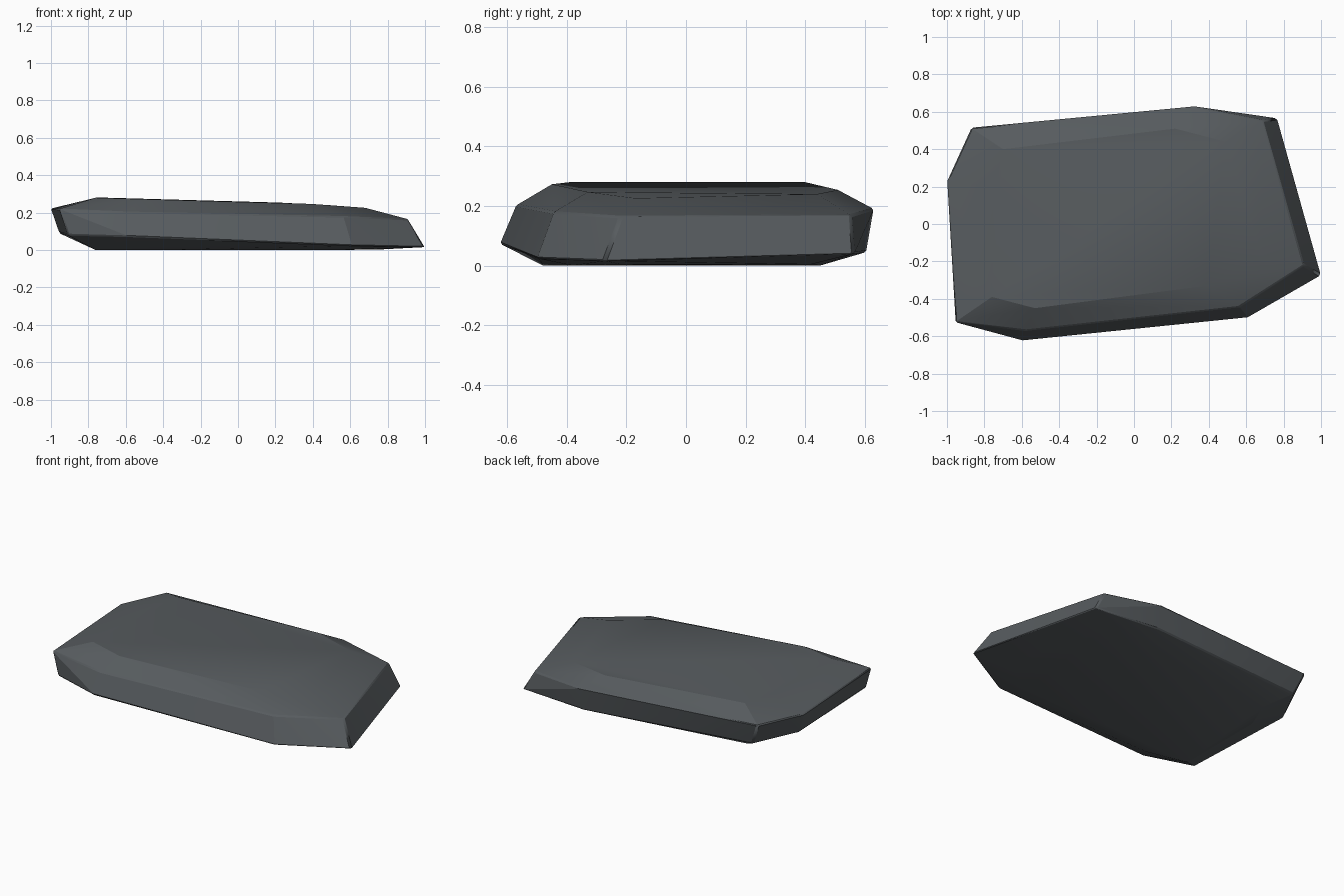
import bpy, bmesh, math

if "Cube" in bpy.data.objects:
    bpy.data.objects.remove(bpy.data.objects["Cube"])

# Four stacked rings of the slab, bottom to top, each running round the outline
RINGS = [
    # resting face
    [(-.76, -.42, 0), (-.5, -.48, 0), (.5, -.38, 0), (.77, -.22, .004),
     (.6, .42, .004), (.25, .45, 0), (-.68, .36, 0), (-.76, .17, 0)],
    # lower rim
    [(-.91, -.535, .08), (-.59, -.625, .073), (.61, -.5, .024), (1.0, -.275, .016),
     (.765, .565, .04), (.32, .605, .045), (-.81, .48, .08), (-.955, .21, .09)],
    # upper rim
    [(-.955, -.525, .22), (-.58, -.57, .202), (.56, -.445, .18), (.91, -.22, .165),
     (.69, .555, .17), (.32, .63, .19), (-.87, .515, .222), (-1.0, .23, .222)],
    # top face, sinking gently to the right
    [(-.76, -.39, .28), (-.53, -.45, .273), (.39, -.33, .247), (.68, -.17, .226),
     (.49, .44, .24), (.22, .51, .254), (-.70, .40, .28), (-.755, .2, .28)],
]

stone = bpy.data.materials.new("dark grey stone")
stone.diffuse_color = (0.095, 0.106, 0.114, 1)
stone.use_nodes = True
stone.node_tree.nodes["Principled BSDF"].inputs["Base Color"].default_value = stone.diffuse_color

# Faceted slab: convex skin over the rings
bm = bmesh.new()
for ring in RINGS:
    for p in ring:
        bm.verts.new(p)
hull = bmesh.ops.convex_hull(bm, input=bm.verts)
loose = [v for v in bm.verts if not v.link_faces]
bmesh.ops.delete(bm, geom=loose, context='VERTS')
bmesh.ops.dissolve_limit(bm, angle_limit=math.radians(2),
                         verts=bm.verts, edges=bm.edges)
bmesh.ops.recalc_face_normals(bm, faces=bm.faces)
mesh = bpy.data.meshes.new("stone_slab")
bm.to_mesh(mesh)
bm.free()
mesh.materials.append(stone)

slab = bpy.data.objects.new("stone_slab", mesh)
bpy.context.collection.objects.link(slab)

# Slightly worn edges
bevel = slab.modifiers.new("worn edges", 'BEVEL')
bevel.width = 0.008
bevel.segments = 1
bevel.limit_method = 'ANGLE'
bevel.angle_limit = math.radians(35)

bpy.context.view_layer.objects.active = slab
slab.select_set(True)
bpy.ops.object.shade_smooth_by_angle(angle=math.radians(20))
